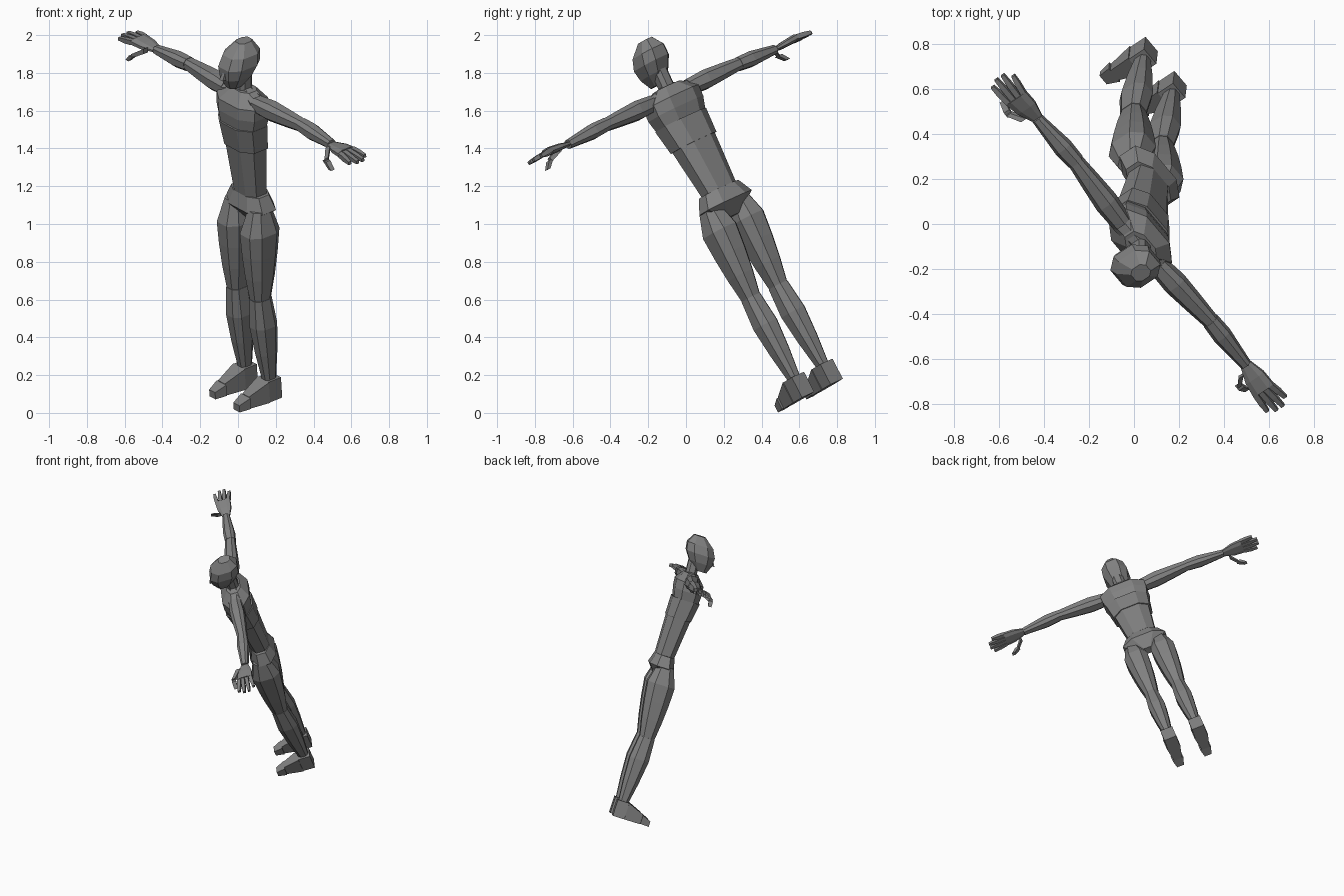
import bpy, bmesh
from mathutils import Matrix, Vector

if "Cube" in bpy.data.objects:
    bpy.data.objects.remove(bpy.data.objects["Cube"])

# One plain grey for the whole mannequin
shade = (.22, .22, .22, 1)
grey = bpy.data.materials.new("matte grey")
grey.use_nodes = True
grey.diffuse_color = shade
grey.node_tree.nodes["Principled BSDF"].inputs["Base Color"].default_value = shade

# The body is built upright, then leaned and banked as a whole
left_direction = Vector((.61, -.72, -.33)).normalized()
up_direction = Vector((-.06, -.45, .89)).normalized()
back_direction = up_direction.cross(left_direction).normalized()
up_direction = left_direction.cross(back_direction)
pose = Matrix((left_direction, back_direction, up_direction)).transposed().to_4x4()
pose.translation = (.115, .704, .12)


def cross_section(width, height, boxy):
    """Corner offsets of a rectangle, chamfered by a quarter unless boxy."""
    a, b = width / 2, height / 2
    if boxy:
        return [(a, -b), (a, b), (-a, b), (-a, -b)]
    c, d = a / 2, b / 2
    return [(a, -d), (a, d), (c, b), (-c, b), (-a, d), (-a, -d), (-c, -b), (c, -b)]


def segment(name, start, end, width, height, swell, boxy=False, mirror=1):
    """Skin evenly spaced sections from start to end, each scaled by its swell."""
    bm = bmesh.new()
    start, end = Vector(start), Vector(end)
    span = [abs(value) for value in end - start]
    axis = span.index(max(span))
    rings = []
    for index, scale in enumerate(swell):
        centre = start.lerp(end, index / (len(swell) - 1))
        ring = []
        for offset in cross_section(width * scale, height * scale, boxy):
            offset = list(offset)
            offset.insert(axis, 0)
            point = centre + Vector(offset)
            point.x *= mirror
            ring.append(bm.verts.new(pose @ point))
        rings.append(ring)
    for lower, upper in zip(rings, rings[1:]):
        for i, corner in enumerate(lower):
            bm.faces.new((lower[i - 1], corner, upper[i], upper[i - 1]))
    bm.faces.new(rings[0])
    bm.faces.new(rings[-1])
    bmesh.ops.recalc_face_normals(bm, faces=bm.faces)
    mesh = bpy.data.meshes.new(name)
    bm.to_mesh(mesh)
    bm.free()
    mesh.materials.append(grey)
    bpy.context.collection.objects.link(bpy.data.objects.new(name, mesh))


# Landmarks along the spine
crotch = Vector((0, .02, 1.03))
waist = Vector((0, .02, 1.19))
midriff = Vector((0, .01, 1.47))
breast = Vector((0, 0, 1.61))
throat = Vector((0, .02, 1.8))
chin = Vector((0, -.04, 1.83))
crown = Vector((0, .04, 2.07))

# Torso, stacked in separate blocks
segment("pelvis", crotch, waist, .32, .18, (.3, 1, .75))
segment("abdomen", waist, midriff, .25, .17, (.8, 1))
segment("ribs", midriff, breast, .3, .2, (.9, 1))
segment("chest", breast, throat, .33, .2, (.9, 1, 1, .5))

# Head with a tapered jaw and a wedge nose
segment("neck", throat, throat.lerp(crown, .4), .08, .08, (1, 1))
segment("head", chin, crown, .18, .21, (.4, .8, 1, .9, .4))
nose_base = chin + Vector((0, -.06, .06))
nose_bridge = chin + Vector((0, -.04, .12))
segment("nose", nose_base, nose_bridge, .03, .05, (1, .4), boxy=True)

# Landmarks of one leg and one arm
hip = Vector((.1, 0, 1.12))
knee = Vector((.1, -.03, .6))
ankle = Vector((.105, -.01, .11))
collarbone = Vector((.03, .02, 1.78))
shoulder = Vector((.13, .01, 1.75))
elbow = Vector((.49, .03, 1.75))
wrist = Vector((.76, .02, 1.74))
knuckles = Vector((.9, .01, 1.75))
thumb_joints = (wrist + Vector((.03, -.05, 0)), wrist + Vector((.08, -.1, -.03)),
                wrist + Vector((.12, -.1, -.07)))

for mirror, side in ((1, "left"), (-1, "right")):
    def limb(name, *shape, boxy=False):
        segment(side + "_" + name, *shape, boxy=boxy, mirror=mirror)

    # Leg
    limb("thigh", hip, knee, .17, .2, (.6, 1, .9, .75, .54))
    limb("shin", knee, ankle, .12, .14, (.8, 1, .8, .5))

    # Foot: upright heel, sloping instep, low toes
    heel_height, ball_height, tip_height = .12, .07, .04
    heel, arch, ball, tip = [Vector((ankle.x, y, height / 2)) for y, height in
                             ((.035, heel_height), (-.05, heel_height),
                              (-.17, ball_height), (-.235, tip_height))]
    limb("heel", heel, arch, .09, heel_height, (1, 1), boxy=True)
    limb("instep", arch, ball, .1, heel_height, (1, ball_height / heel_height), boxy=True)
    limb("toes", ball, tip, .09, ball_height, (.9, tip_height / ball_height), boxy=True)

    # Arm held straight out
    limb("collar", collarbone, shoulder, .09, .07, (.8, 1))
    limb("upper_arm", shoulder, elbow, .1, .1, (.85, 1, .85, .67))
    limb("forearm", elbow, wrist, .08, .08, (.9, 1, .8, .6))

    # Hand with four spread fingers and a drooping thumb
    limb("palm", wrist, knuckles, .11, .04, (.5, .9, 1))
    for number, length in enumerate((.1, .12, .12, .09)):
        place = number - 1.5
        root = knuckles + Vector((0, place * .028, 0))
        fingertip = root + Vector((length, place * .008, -.01))
        limb("finger_" + str(number), root, fingertip, .025, .027, (1, 1, .7), boxy=True)
    for joint, following in zip(thumb_joints, thumb_joints[1:]):
        limb("thumb", joint, following, .03, .03, (1, .8), boxy=True)
